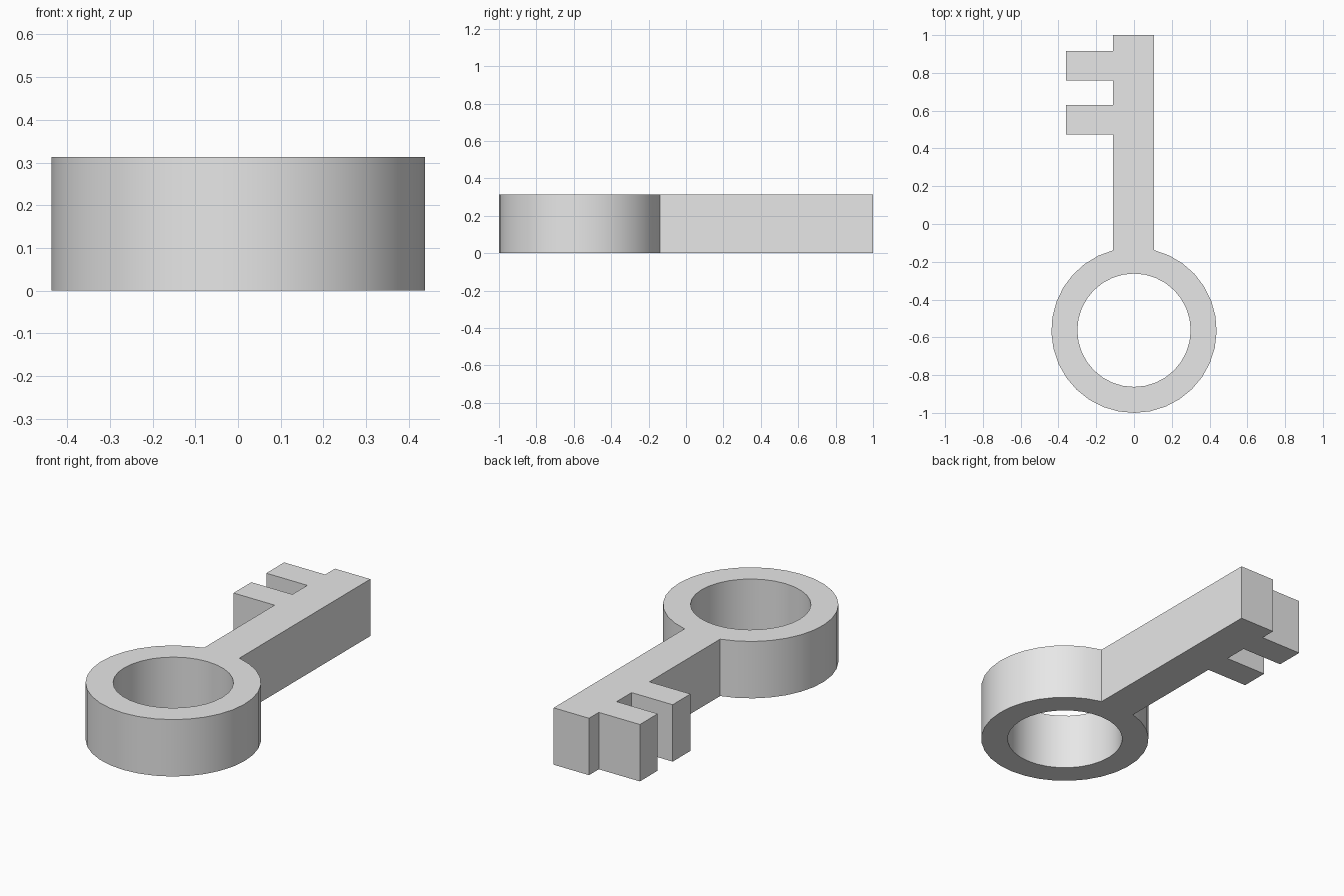
import bpy
import bmesh
from math import asin, cos, sin, pi, tau

cube = bpy.data.objects.get("Cube")
if cube:
    bpy.data.objects.remove(cube, do_unlink=True)

HEIGHT = 0.313
RING_Y, OUTER, INNER = -0.5625, 0.4375, 0.30
LEFT, RIGHT, TOOTH = -0.11, 0.105, -0.36
SEGMENTS = 32

# Plain grey material
grey = bpy.data.materials.new("plain grey")
grey.use_nodes = True
colour = (0.8, 0.8, 0.8, 1)
grey.diffuse_color = colour
grey.node_tree.nodes["Principled BSDF"].inputs["Base Color"].default_value = colour


def arc(radius, start, end, steps):
    """Points along an arc around the ring centre, both ends included."""
    angles = [start + (end - start) * i / steps for i in range(steps + 1)]
    return [(radius * cos(a), RING_Y + radius * sin(a)) for a in angles]


def add_loop(bm, points):
    verts = [bm.verts.new((x, y, 0)) for x, y in points]
    return [bm.edges.new((v, verts[i - 1])) for i, v in enumerate(verts)]


# Outer outline: the ring from one side of the shaft round to the other
outline = arc(OUTER, pi / 2 + asin(-LEFT / OUTER),
              tau + pi / 2 - asin(RIGHT / OUTER), SEGMENTS - 2)

# Shaft end, then the two teeth on the way back
outline += [(RIGHT, 1), (LEFT, 1)]
for low, high in ((0.76, 0.915), (0.475, 0.63)):
    outline += [(LEFT, high), (TOOTH, high), (TOOTH, low), (LEFT, low)]

# Finger hole
hole = arc(INNER, 0, tau, SEGMENTS)[:-1]

# Fill between the outlines and raise to full thickness
bm = bmesh.new()
edges = add_loop(bm, outline) + add_loop(bm, hole)
bmesh.ops.triangle_fill(bm, edges=edges, use_beauty=True, normal=(0, 0, 1))
raised = bmesh.ops.extrude_face_region(bm, geom=bm.faces[:], use_keep_orig=True)
top = [v for v in raised["geom"] if isinstance(v, bmesh.types.BMVert)]
bmesh.ops.translate(bm, verts=top, vec=(0, 0, HEIGHT))
bmesh.ops.recalc_face_normals(bm, faces=bm.faces[:])

mesh = bpy.data.meshes.new("key")
bm.to_mesh(mesh)
bm.free()
mesh.materials.append(grey)
key = bpy.data.objects.new("key", mesh)
bpy.context.collection.objects.link(key)

# Smooth round walls, crisp corners
bpy.ops.object.select_all(action="DESELECT")
key.select_set(True)
bpy.context.view_layer.objects.active = key
bpy.ops.object.shade_smooth_by_angle(angle=pi / 6)
